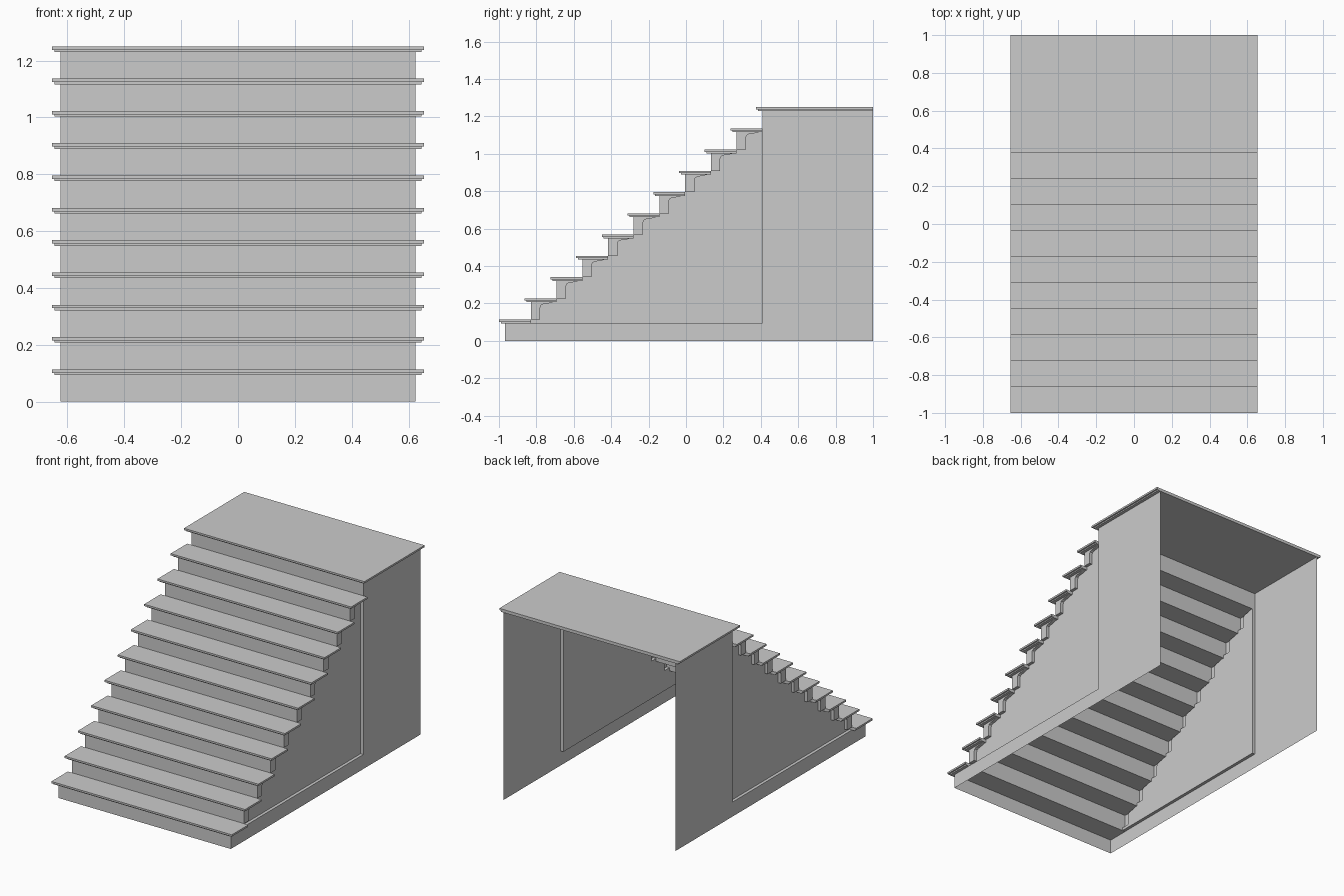
import bpy, bmesh

cube = bpy.data.objects.get("Cube")
if cube:
    bpy.data.objects.remove(cube, do_unlink=True)

STEPS = 11
RISE, GOING = 1.25 / STEPS, 0.1375
NOSE = 0.033          # tread overhang past the riser
HALF = 0.625          # half width of the body
RECESS = 0.02         # depth of the sunken side panel
LEDGE = 0.095         # top of the plinth strip
LIP, MOULD = 0.012, 0.02

grey = bpy.data.materials.new("plain_grey")
grey.use_nodes = True
grey.diffuse_color = (0.6, 0.6, 0.6, 1)
grey.node_tree.nodes["Principled BSDF"].inputs["Base Color"].default_value = (0.6, 0.6, 0.6, 1)


def riser_y(k):
    return -1 + NOSE + GOING * k


def finish(name, bm):
    bmesh.ops.remove_doubles(bm, verts=bm.verts, dist=0.0001)
    bmesh.ops.recalc_face_normals(bm, faces=bm.faces)
    mesh = bpy.data.meshes.new(name)
    bm.to_mesh(mesh)
    bm.free()
    mesh.materials.append(grey)
    obj = bpy.data.objects.new(name, mesh)
    bpy.context.collection.objects.link(obj)


def face(bm, points):
    return bm.faces.new([bm.verts.new(p) for p in points])


def side_face(bm, x, outline):
    face(bm, [(x, y, z) for y, z in outline])


def box(bm, x, y0, y1, z0, z1):
    low = face(bm, [(-x, y0, z0), (x, y0, z0), (x, y1, z0), (-x, y1, z0)])
    ext = bmesh.ops.extrude_face_region(bm, geom=[low], use_keep_orig=True)
    verts = [v for v in ext["geom"] if isinstance(v, bmesh.types.BMVert)]
    bmesh.ops.translate(bm, verts=verts, vec=(0, 0, z1 - z0))


def scallop(k):
    """Lower edge of the bracket under tread k, from riser foot to next riser."""
    y, z = riser_y(k), RISE * k
    curve = [(0.05, 0), (0.05, 0.065), (0.055, 0.077), (0.066, 0.083),
             (0.1, 0.088), (0.12, 0.094), (GOING - 0.006, 0.104), (GOING, RISE)]
    return [(y + dy, z + dz) for dy, dz in curve]


# Treads and landing: thin lip over a slightly inset moulding
for k in range(STEPS):
    top, nose = RISE * (k + 1), -1 + GOING * k
    last = k == STEPS - 1
    back = 1 if last else riser_y(k + 1)
    bm = bmesh.new()
    box(bm, HALF + 0.03, nose, back, top - LIP, top)
    box(bm, HALF + 0.02, nose + 0.01, back, top - MOULD, top - LIP)
    finish("landing" if last else f"tread_{k + 1}", bm)

# Risers
bm = bmesh.new()
for k in range(STEPS):
    y, z0, z1 = riser_y(k), RISE * k, RISE * (k + 1) - LIP
    face(bm, [(-HALF, y, z0), (HALF, y, z0), (HALF, y, z1), (-HALF, y, z1)])
finish("risers", bm)

# Side walls: plinth strip, landing wall, step brackets and sunken panel
first, last = riser_y(1), riser_y(STEPS - 1)
edge = [p for k in range(1, STEPS - 1) for p in scallop(k)]
panel = [(first, LEDGE), (first, RISE)] + edge + [(last, LEDGE)]
for side, s in (("left", 1), ("right", -1)):
    x, inner = s * HALF, s * (HALF - RECESS)
    bm = bmesh.new()
    side_face(bm, x, [(riser_y(0), 0), (last, 0), (last, LEDGE), (riser_y(0), LEDGE)])
    side_face(bm, x, [(last, 0), (1, 0), (1, 1.25 - LIP), (last, 1.25 - LIP)])
    for k in range(1, STEPS - 1):
        y0, y1, top = riser_y(k), riser_y(k + 1), RISE * (k + 1)
        side_face(bm, x, [(y0, RISE * k), (y0, top), (y1, top)] + scallop(k)[-2::-1])
    side_face(bm, inner, panel)
    for (ya, za), (yb, zb) in zip(panel, panel[1:] + panel[:1]):
        face(bm, [(x, ya, za), (x, yb, zb), (inner, yb, zb), (inner, ya, za)])
    finish(f"{side}_side_wall", bm)
